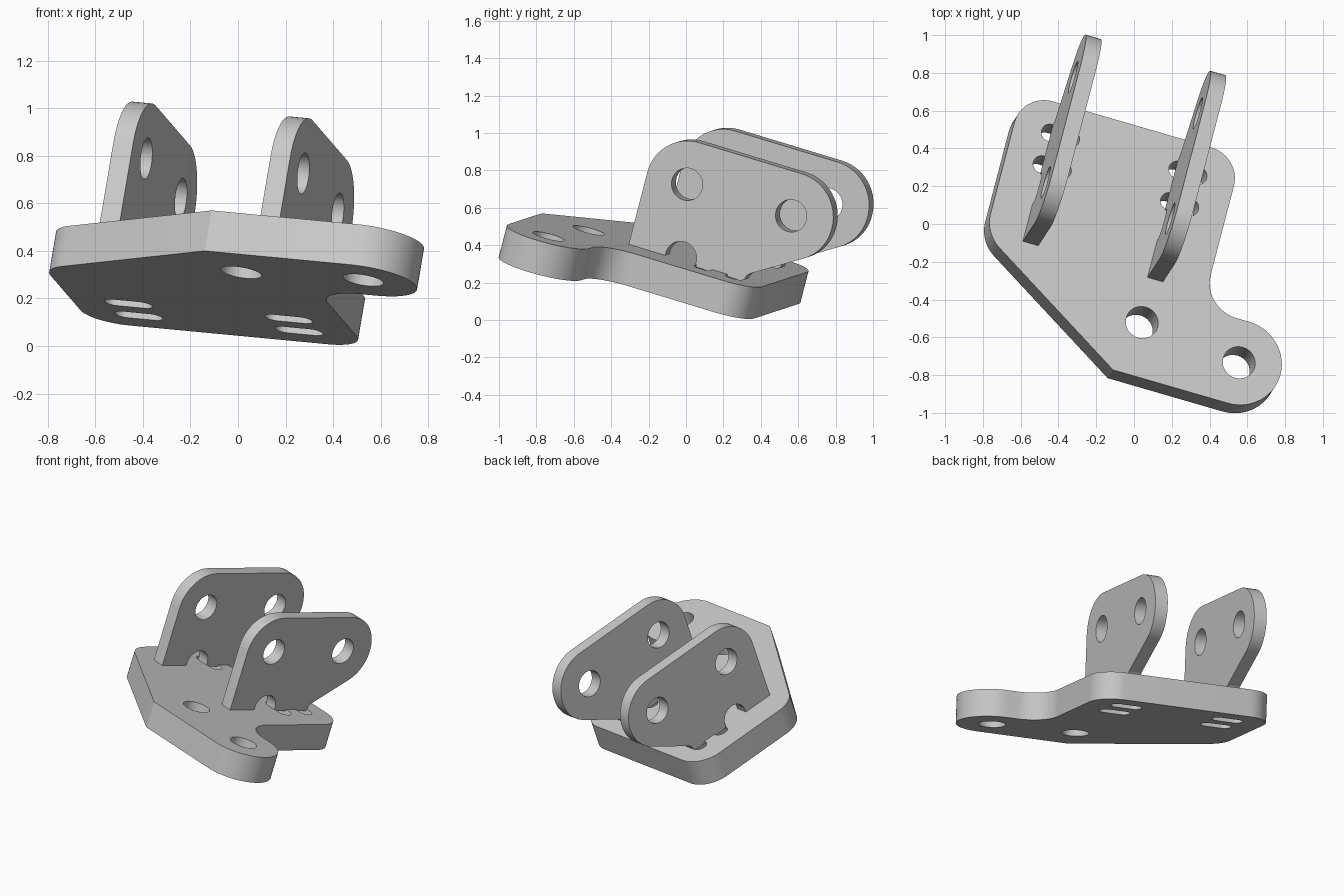
import bpy, bmesh, math
from mathutils import Matrix, Vector

cube = bpy.data.objects.get("Cube")
if cube:
    bpy.data.objects.remove(cube, do_unlink=True)

grey = bpy.data.materials.new("plain_grey")
grey.use_nodes = True
grey.diffuse_color = (0.59, 0.59, 0.59, 1)
grey.node_tree.nodes["Principled BSDF"].inputs["Base Color"].default_value = (0.59, 0.59, 0.59, 1)

# Tilted frame of the whole mount: width, length and normal of the base plate
normal = Vector((0.162, 0.247, 0.955)).normalized()
width = Vector((0.9565, -0.2774, -0.0906))
width = (width - normal * width.dot(normal)).normalized()
length = normal.cross(width)
frame = Matrix((width, length, normal)).transposed().to_4x4()
frame.translation = (-0.111, -0.772, 0.57)

# Turns a profile drawn in XY into one standing in YZ, extruded along X
upright = Matrix(((0, 0, 1, 0), (1, 0, 0, 0), (0, 1, 0, 0), (0, 0, 0, 1)))
HOLE = 0.087


def rounded(corners, steps=14):
    """Outline from (x, y, radius) corners, each replaced by an arc."""
    points = []
    for i, (x, y, r) in enumerate(corners):
        p = Vector((x, y))
        if r == 0:
            points.append(p)
            continue
        d1 = (Vector(corners[i - 1][:2]) - p).normalized()
        d2 = (Vector(corners[(i + 1) % len(corners)][:2]) - p).normalized()
        half = d1.angle(d2) / 2
        centre = p + (d1 + d2).normalized() * (r / math.sin(half))
        start = p + d1 * (r / math.tan(half)) - centre
        end = p + d2 * (r / math.tan(half)) - centre
        sweep = math.atan2(start.x * end.y - start.y * end.x, start.dot(end))
        for k in range(steps + 1):
            points.append(centre + Matrix.Rotation(sweep * k / steps, 2) @ start)
    return [p for i, p in enumerate(points) if (p - points[i - 1]).length > 0.001]


def circle(x, y, sides=40):
    turns = [math.tau * k / sides for k in range(sides)]
    return [Vector((x + HOLE * math.cos(t), y + HOLE * math.sin(t))) for t in turns]


def slot(x, y, w=0.104, h=0.047):
    return rounded([(x - w, y - h, h - 0.001), (x + w, y - h, h - 0.001),
                    (x + w, y + h, h - 0.001), (x - w, y + h, h - 0.001)], 8)


def slab(name, loops, low, high, matrix):
    """Plate from an outline and its hole loops, placed in the tilted frame."""
    curve = bpy.data.curves.new(name + "_profile", "CURVE")
    curve.dimensions = "2D"
    curve.fill_mode = "BOTH"
    curve.extrude = (high - low) / 2
    for loop in loops:
        spline = curve.splines.new("POLY")
        spline.points.add(len(loop) - 1)
        for point, p in zip(spline.points, loop):
            point.co = (p.x, p.y, 0, 1)
        spline.use_cyclic_u = True
    profile = bpy.data.objects.new(name + "_profile", curve)
    bpy.context.collection.objects.link(profile)
    graph = bpy.context.evaluated_depsgraph_get()
    mesh = bpy.data.meshes.new_from_object(profile.evaluated_get(graph))
    bpy.data.objects.remove(profile, do_unlink=True)
    bpy.data.curves.remove(curve)

    bm = bmesh.new()
    bm.from_mesh(mesh)
    bmesh.ops.remove_doubles(bm, verts=bm.verts, dist=0.0001)
    bm.transform(matrix @ Matrix.Translation((0, 0, (low + high) / 2)))
    bmesh.ops.recalc_face_normals(bm, faces=bm.faces)
    bm.to_mesh(mesh)
    bm.free()
    mesh.materials.clear()
    mesh.materials.append(grey)
    obj = bpy.data.objects.new(name, mesh)
    bpy.context.collection.objects.link(obj)
    obj.matrix_world = frame
    bpy.ops.object.select_all(action="DESELECT")
    obj.select_set(True)
    bpy.context.view_layer.objects.active = obj
    bpy.ops.object.shade_smooth_by_angle(angle=math.radians(25))


# Base plate with a side lug, two large holes and slots under the brackets
plate_outline = rounded([
    (0, 0, 0), (0.868, 0, 0.232), (0.868, 0.464, 0.232), (0.375, 0.464, 0.19),
    (0.375, 1.33, 0.17), (-0.84, 1.33, 0.17), (-0.84, 0.53, 0.2)])
slots = [slot(x, y) for x in (-0.585, 0.12) for y in (0.98, 1.16)]
slab("base_plate", [plate_outline, circle(0.085, 0.296), circle(0.638, 0.232)] + slots,
     -0.178, 0, Matrix.Identity(4))

# Two upright brackets with pin holes and an arch at the foot
bracket_outline = rounded([
    (0.543, -0.012, 0), (0.543, 0.638, 0.235), (1.606, 0.638, 0.235),
    (1.606, 0.268, 0.23), (1.21, 0.025, 0.05), (1.21, -0.012, 0),
    (0.927, -0.012, 0), (0.927, 0.1, HOLE), (0.753, 0.1, HOLE), (0.753, -0.012, 0)])
pin_holes = [circle(0.772, 0.403), circle(1.371, 0.403)]
for name, inner in (("right_bracket", -0.637), ("left_bracket", 0.053)):
    slab(name, [bracket_outline] + pin_holes, inner, inner + 0.086, upright)
